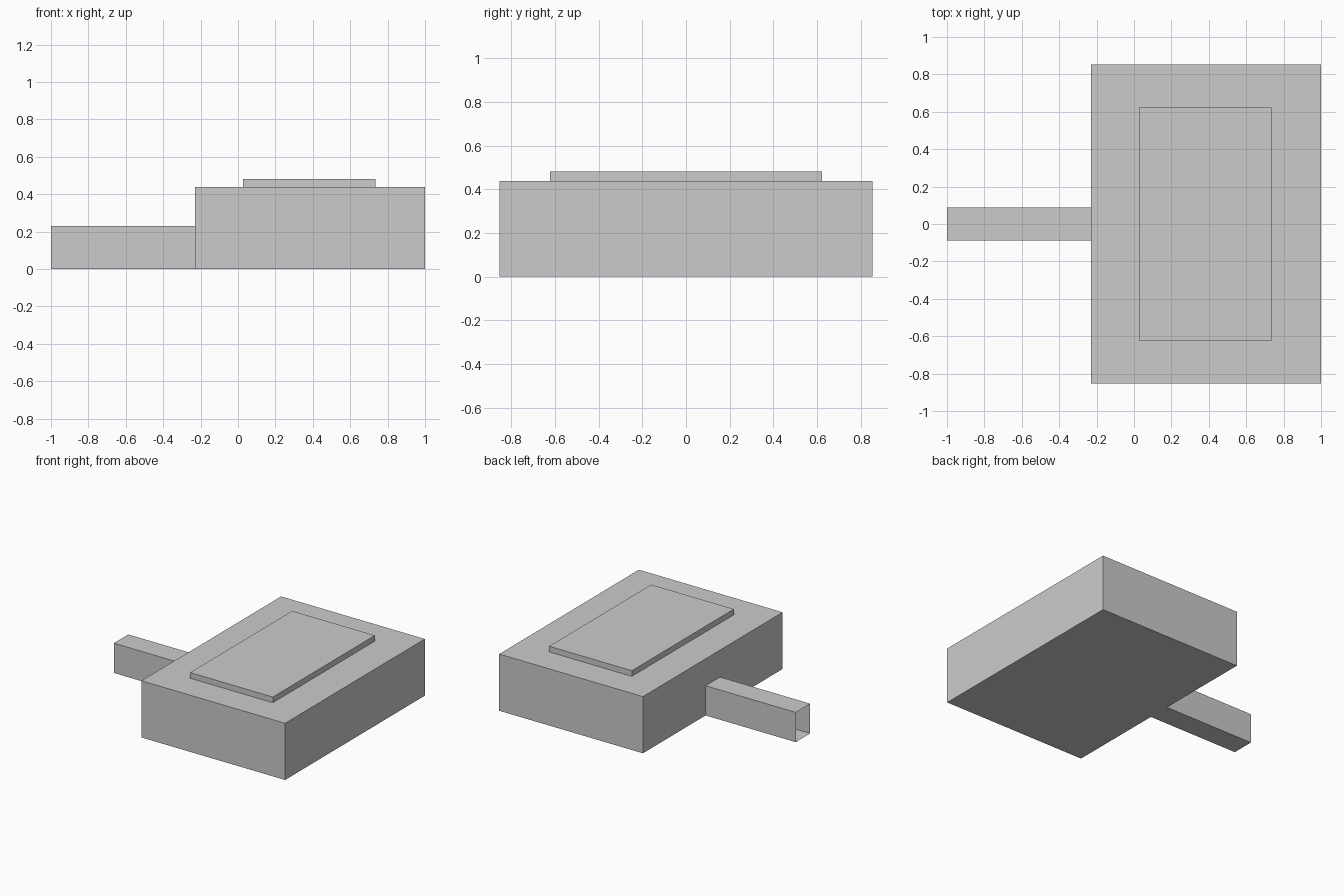
import bpy
import bmesh

if "Cube" in bpy.data.objects:
    bpy.data.objects.remove(bpy.data.objects["Cube"])


def box(name, x, y, z, open_sides=()):
    """Box between (min, max) ranges; faces whose normal is in open_sides are left out."""
    bm = bmesh.new()
    bmesh.ops.create_cube(bm, size=1)
    for v in bm.verts:
        v.co = [lo + (c + 0.5) * (hi - lo) for c, (lo, hi) in zip(v.co, (x, y, z))]
    bm.normal_update()
    gone = [f for f in bm.faces
            if tuple(round(n) for n in f.normal) in open_sides]
    bmesh.ops.delete(bm, geom=gone, context='FACES')
    mesh = bpy.data.meshes.new(name)
    bm.to_mesh(mesh)
    bm.free()
    obj = bpy.data.objects.new(name, mesh)
    bpy.context.collection.objects.link(obj)
    return obj


# Main block
box("main_block", (-0.229, 1.0), (-0.853, 0.853), (0, 0.438))

# Thin raised panel on the roof, its underside sits on the block
box("roof_panel", (0.027, 0.734), (-0.623, 0.623), (0.438, 0.482),
    open_sides=[(0, 0, -1)])

# Thin-walled passage with an open outer end, closed by the block wall
box("entry_passage", (-1.0, -0.229), (-0.088, 0.088), (0, 0.23),
    open_sides=[(-1, 0, 0), (1, 0, 0)])
